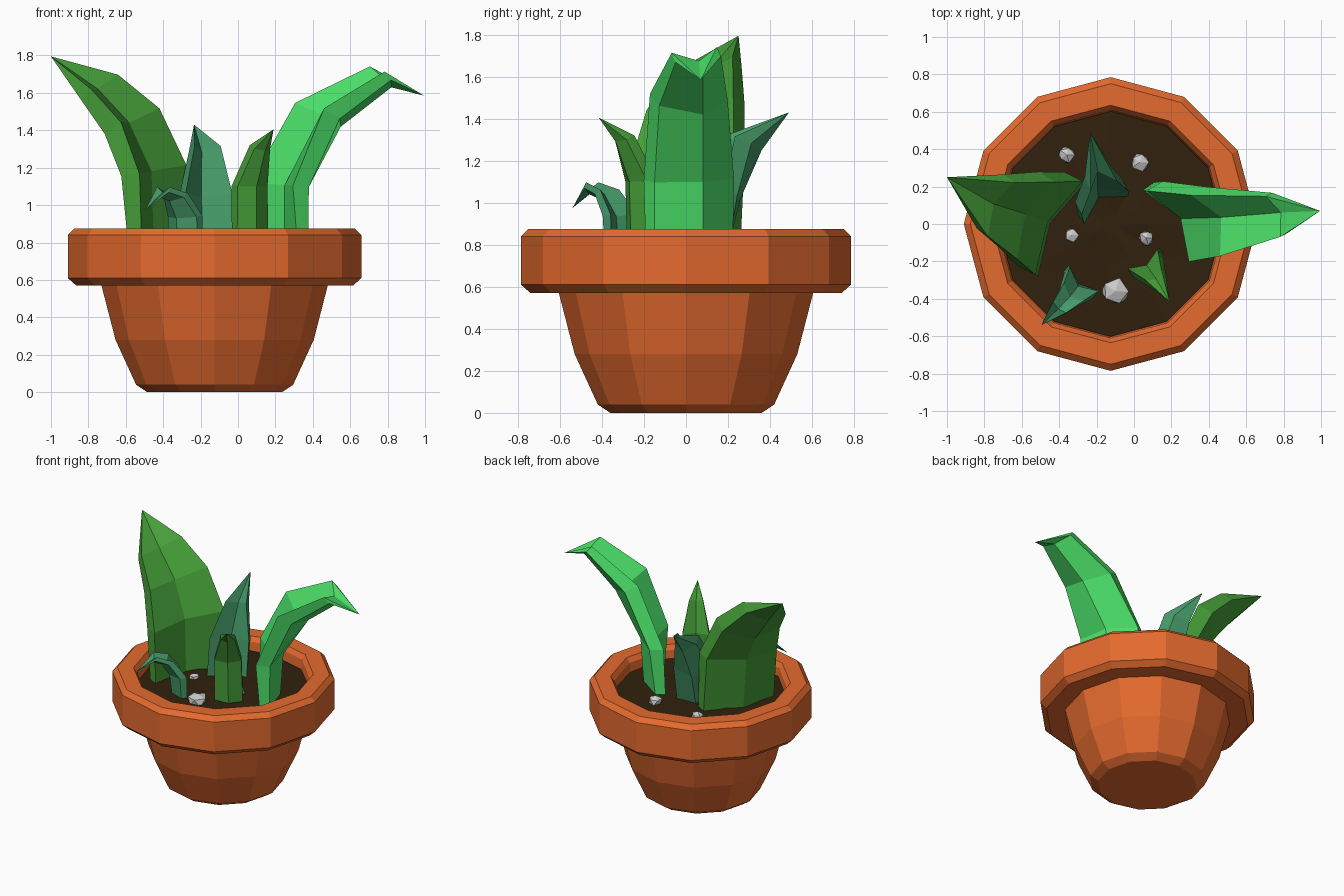
import bpy, bmesh, random
from math import sin, cos, pi, radians
from mathutils import Vector

if "Cube" in bpy.data.objects:
    bpy.data.objects.remove(bpy.data.objects["Cube"])

random.seed(4)
CX = -0.125      # pot axis
SIDES = 12


def material(name, rgb):
    m = bpy.data.materials.new(name)
    m.diffuse_color = (*rgb, 1)
    m.use_nodes = True
    m.node_tree.nodes["Principled BSDF"].inputs["Base Color"].default_value = m.diffuse_color
    return m


def finish(name, bm, mat):
    bmesh.ops.recalc_face_normals(bm, faces=bm.faces)
    me = bpy.data.meshes.new(name)
    bm.to_mesh(me)
    bm.free()
    me.materials.append(mat)
    ob = bpy.data.objects.new(name, me)
    bpy.context.collection.objects.link(ob)
    return ob


def lathe(name, profile, mat, jitter=0.0):
    """Revolve (radius, z) points round the pot axis and cap both ends."""
    bm = bmesh.new()
    rings = []
    for r, z in profile:
        rings.append([bm.verts.new((CX + r * cos(2 * pi * i / SIDES),
                                    r * sin(2 * pi * i / SIDES),
                                    z + random.uniform(-jitter, jitter)))
                      for i in range(SIDES)])
    for a, b in zip(rings, rings[1:]):
        for i in range(SIDES):
            j = (i + 1) % SIDES
            bm.faces.new((a[i], a[j], b[j], b[i]))
    bm.faces.new(rings[0])
    bm.faces.new(rings[-1])
    return finish(name, bm, mat)


def leaf(name, mat, facing, ribs, widths, folds, thick, tip, roll=0.0):
    """Thick V-folded blade: ribs is the outer fold, edges lean inward."""
    pts = [Vector(p) for p in ribs]
    last = len(pts) - 1
    bm = bmesh.new()
    rows = []
    for i, p in enumerate(pts):
        f = i / last
        a = radians(facing[0] * (1 - f) + facing[1] * f)
        side = Vector((-sin(a), cos(a), roll * f))
        t = pts[max(i, 1)] - pts[max(i, 1) - 1]
        n = t.cross(side).normalized()
        outer = [p + n * folds[i] - side * widths[i], p,
                 p + n * folds[i] + side * widths[i]]
        inner = [q + n * thick[i] for q in reversed(outer)]
        rows.append([bm.verts.new(q) for q in outer + inner])
    end = bm.verts.new(tip)
    for k in range(6):
        m = (k + 1) % 6
        for r, s in zip(rows, rows[1:]):
            bm.faces.new((r[k], r[m], s[m], s[k]))
        bm.faces.new((rows[-1][k], rows[-1][m], end))
    bm.faces.new(rows[0])
    finish(name, bm, mat)


clay = material("terracotta", (0.78, 0.145, 0.028))
earth = material("earth", (0.03, 0.015, 0.004))
stone = material("stone", (0.6, 0.6, 0.6))
bright = material("bright_green", (0.07, 0.74, 0.14))
mid = material("mid_green", (0.06, 0.34, 0.04))
teal = material("teal_green", (0.06, 0.32, 0.14))

# Pot: tapered body, overhanging rim, inner wall
lathe("pot", [(0.36, 0), (0.42, 0.04), (0.53, 0.28), (0.605, 0.57), (0.74, 0.57),
              (0.785, 0.61), (0.785, 0.84), (0.75, 0.875), (0.635, 0.875),
              (0.61, 0.84), (0.60, 0.74)], clay)

# Soil: slightly uneven disc
lathe("soil", [(0.602, 0.775), (0.4, 0.78), (0.2, 0.785), (0.05, 0.785)], earth, 0.008)

# Leaves
leaf("right_leaf", bright, (36, 20),
     [(0.305, 0.083, 0.76), (0.335, 0.08, 1.10), (0.55, 0.08, 1.42), (0.82, 0.08, 1.63)],
     [0.23, 0.22, 0.18, 0.115], [0.08, 0.08, 0.11, 0.07], [0.07, 0.1, 0.11, 0.06],
     (0.995, 0.07, 1.585), roll=0.12)
leaf("left_leaf", mid, (153, 154),
     [(-0.52, 0.04, 0.76), (-0.56, 0.06, 1.17), (-0.67, 0.11, 1.38), (-0.81, 0.15, 1.57)],
     [0.28, 0.28, 0.23, 0.16], [0.07, 0.07, 0.08, 0.06], [0.08, 0.11, 0.12, 0.09],
     (-1.0, 0.25, 1.795), roll=-0.25)
leaf("back_leaf", teal, (122, 112),
     [(-0.22, 0.19, 0.76), (-0.23, 0.26, 1.02), (-0.225, 0.36, 1.25)],
     [0.14, 0.14, 0.075], [0.08, 0.09, 0.09], [0.06, 0.08, 0.09], (-0.235, 0.49, 1.43))
leaf("front_leaf", mid, (-57, -57),
     [(0.10, -0.26, 0.76), (0.10, -0.27, 1.10), (0.145, -0.335, 1.29)],
     [0.1, 0.095, 0.05], [0.04, 0.04, 0.03], [0.05, 0.06, 0.05], (0.19, -0.415, 1.405))
leaf("drooping_leaf", teal, (230, 230),
     [(-0.32, -0.35, 0.76), (-0.33, -0.37, 0.93), (-0.365, -0.415, 1.02), (-0.41, -0.46, 1.04)],
     [0.105, 0.1, 0.07, 0.045], [0.04, 0.05, 0.04, 0.03], [0.04, 0.05, 0.04, 0.03],
     (-0.495, -0.54, 0.975))

# Pebbles
for n, (x, y, r) in enumerate([(-0.36, 0.37, 0.045), (0.03, 0.33, 0.052), (-0.335, -0.06, 0.04),
                               (0.065, -0.075, 0.042), (-0.1, -0.36, 0.075)]):
    bm = bmesh.new()
    bmesh.ops.create_icosphere(bm, subdivisions=1, radius=r)
    for v in bm.verts:
        v.co *= random.uniform(0.85, 1.15)
        v.co.z *= 0.75
        v.co += Vector((x, y, 0.795))
    finish(f"pebble_{n + 1}", bm, stone)
